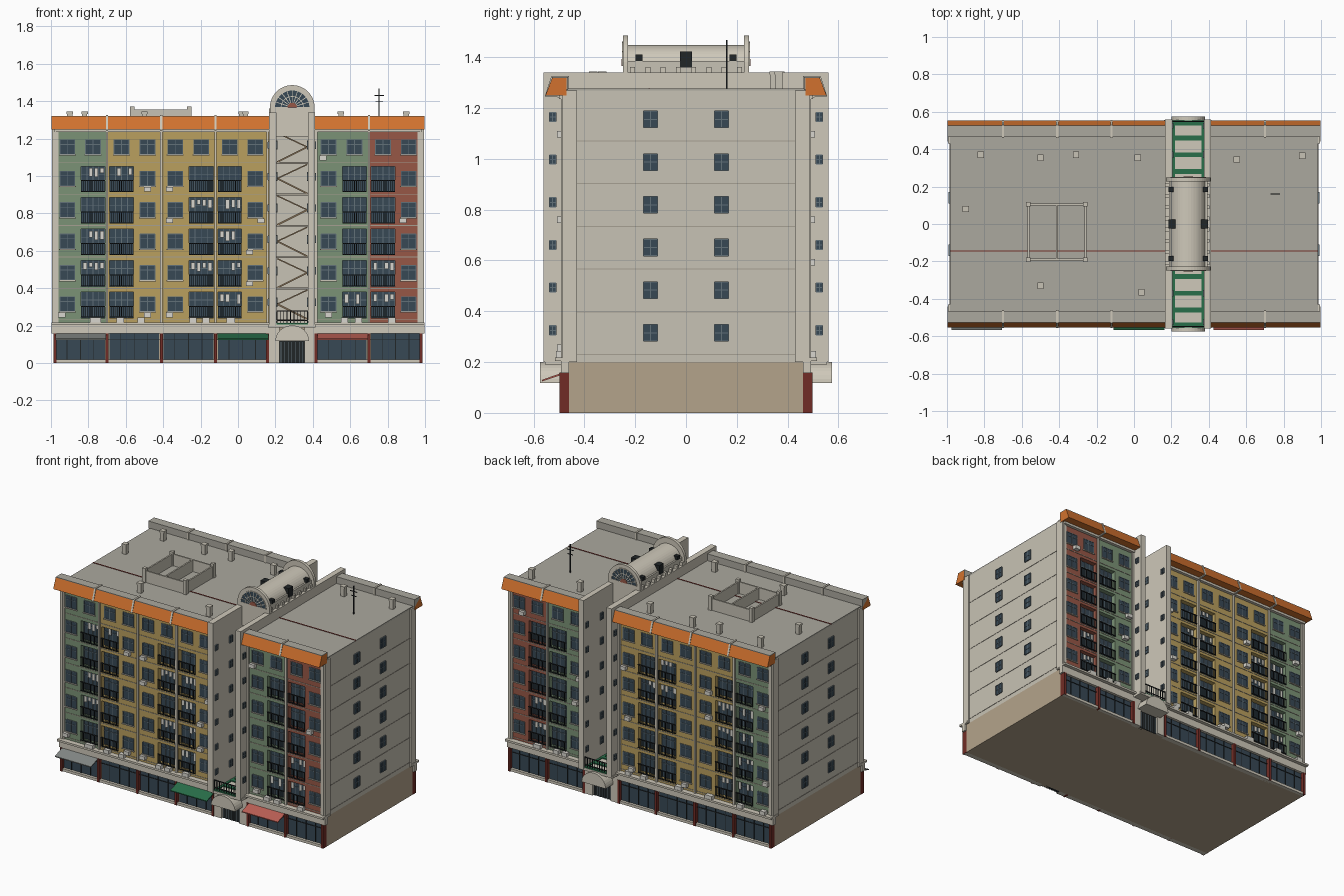
import bpy, bmesh, math, random
from mathutils import Matrix, Vector

if "Cube" in bpy.data.objects:
    bpy.data.objects.remove(bpy.data.objects["Cube"])

random.seed(4)
RGB = dict(beige=(205, 199, 184), wall=(198, 193, 179), tan=(178, 162, 138), roof=(170, 167, 157),
           green=(122, 145, 117), yellow=(184, 158, 95), red=(150, 88, 72), orange=(208, 113, 50),
           glass=(58, 74, 86), frame=(98, 112, 120), dark=(38, 42, 44), brick=(112, 48, 42),
           shade=(165, 158, 145), awning_green=(45, 110, 75), awning_red=(185, 95, 85),
           awning_grey=(130, 135, 132), white=(215, 213, 205), rust=(140, 118, 92))
parts = {}


def part(name, col):
    if name not in parts:
        parts[name] = (bmesh.new(), col)
    return parts[name][0]


def box(name, col, x0, x1, y0, y1, z0, z1):
    m = Matrix.Translation(((x0 + x1) / 2, (y0 + y1) / 2, (z0 + z1) / 2))
    m = m @ Matrix.Diagonal((abs(x1 - x0), abs(y1 - y0), abs(z1 - z0), 1))
    bmesh.ops.create_cube(part(name, col), size=1, matrix=m)


def fb(name, col, x0, x1, y0, y1, z0, z1):
    """same box on the front and the back"""
    for s in (-1, 1):
        box(name, col, x0, x1, s * y0, s * y1, z0, z1)


def bar(name, col, p, q, w):
    p, q = Vector(p), Vector(q)
    m = Matrix.Translation((p + q) / 2) @ (q - p).to_track_quat('Z', 'Y').to_matrix().to_4x4()
    bmesh.ops.create_cube(part(name, col), size=1, matrix=m @ Matrix.Diagonal((w, w, (q - p).length, 1)))


def prism(name, col, pts, axis, a, b):
    """extrude a 2D profile along x (pts = y,z) or y (pts = x,z)"""
    bm = part(name, col)
    P = (lambda u, v, t: (t, u, v)) if axis == 'x' else (lambda u, v, t: (u, t, v))
    A = [bm.verts.new(P(u, v, a)) for u, v in pts]
    B = [bm.verts.new(P(u, v, b)) for u, v in pts]
    bm.faces.new(A)
    bm.faces.new(B[::-1])
    for i in range(len(pts)):
        j = (i + 1) % len(pts)
        bm.faces.new((A[i], B[i], B[j], A[j]))


def arc(cx, cz, rx, rz, n=20):
    return [(cx + rx * math.cos(math.pi * i / n), cz + rz * math.sin(math.pi * i / n)) for i in range(n + 1)]


def window(s, xc, zc, w, h, y):
    box("window_glass", "glass", xc - w/2, xc + w/2, s*(y - .01), s*(y + .002), zc - h/2, zc + h/2)
    for dx in (-w/2, 0, w/2):
        box("window_frames", "frame", xc+dx-.002, xc+dx+.002, s*(y-.005), s*(y+.005), zc-h/2, zc+h/2)
    for dz in (-h/2, h*.18, h/2):
        box("window_frames", "frame", xc-w/2, xc+w/2, s*(y-.005), s*(y+.004), zc+dz-.002, zc+dz+.002)
    box("window_sills", "beige", xc-w/2-.005, xc+w/2+.005, s*(y-.005), s*(y+.009), zc-h/2-.007, zc-h/2-.001)


def side_window(x, s, y, z, w, h):
    box("side_window_glass", "glass", x - .003, x + .003, y-w/2, y+w/2, z-h/2, z+h/2)
    for dy in (-w/2, 0, w/2):
        box("side_window_frames", "frame", x - .006, x + .006, y+dy-.002, y+dy+.002, z-h/2, z+h/2)
    for dz in (-h/2, 0, h/2):
        box("side_window_frames", "frame", x - .005, x + .005, y-w/2, y+w/2, z+dz-.002, z+dz+.002)


floors = [.315 + .168 * i for i in range(6)]
bays = [(-.985, -.70, "green", 1), (-.70, -.41, "yellow", -1), (-.41, -.12, "yellow", 1),
        (-.12, .165, "yellow", -1), (.41, .70, "green", 1), (.70, .985, "red", -1)]
wings = [(-.985, .165), (.41, .985)]

# main wings, ground floor and end walls
for x0, x1 in wings:
    box("wing_core", "wall", x0, x1, -.44, .44, .2, 1.268)
    box("roof_deck", "roof", x0, x1, -.475, .475, 1.262, 1.276)
    box("roof_red_line", "brick", x0, x1, -.148, -.142, 1.27, 1.279)
    box("ground_floor", "tan", x0, x1, -.47, .47, 0, .2)
    e = (x0 - .012, x1) if x0 < 0 else (x0, x1 + .012)
    fb("shop_fascia", "beige", *e, .46, .492, .157, .207)
    fb("ground_ledge", "beige", *e, .44, .515, .205, .218)
    fb("shop_plinth", "beige", x0, x1, .46, .492, 0, .018)
    fb("cornice", "beige", x0, x1, .44, .5, 1.235, 1.252)
    for s in (-1, 1):
        prism("orange_eaves", "orange", [(s*.47, 1.25), (s*.553, 1.25), (s*.527, 1.318), (s*.47, 1.318)], 'x', *e)
        prism("eave_caps", "roof", [(s*.465, 1.27), (s*.465, 1.322), (s*.527, 1.322), (s*.527, 1.314)], 'x', *e)
for sx in (-1, 1):
    for i, z in enumerate(floors):
        box("side_floor_lines", "shade", sx*.98, sx*.987, -.43, .43, z - .087, z - .083)
        for y in (-.14, .14):
            side_window(sx * .987, sx, y, z, .056, .065)
    fb("corner_piers", "beige", sx*.96, sx*.994, .43, .486, .2, 1.268)
for x in (-.70, -.41, -.12, .70):
    for s in (-1, 1):
        prism("eave_ribs", "beige", [(s*.46, 1.24), (s*.556, 1.245), (s*.53, 1.326), (s*.46, 1.326)], 'x', x-.006, x+.006)

# facade bays on front and back
for s in (-1, 1):
    for x0, x1, col, side in bays:
        xm = (x0 + x1) / 2
        c0, c1 = (xm + .003, x1 - .012) if side > 0 else (x0 + .012, xm - .003)
        w0, w1 = (x0, c0) if side > 0 else (c1, x1)
        name = col + "_facade"
        box(name, col, w0, w1, s*.43, s*.48, .2, 1.25)
        e0, e1 = (c1, x1) if side > 0 else (x0, c0)
        box(name, col, e0, e1, s*.43, s*.48, .2, 1.25)
        box("balcony_glass", "glass", c0, c1, s*.43, s*.448, .22, 1.08)
        wx = (w0 + w1) / 2
        for i, z in enumerate(floors):
            window(s, wx, z, .08, .078, .48)
            box("facade_floor_lines", "shade", x0 + .008, x1 - .008, s*.47, s*.4825, z - .086, z - .082)
            if random.random() < .4:
                ax = wx + random.choice((-.03, 0, .03))
                box("air_conditioners", "white", ax-.019, ax+.019, s*.475, s*.507, z-.071, z-.046)
            if i == 5:
                box(name, col, c0, c1, s*.43, s*.48, z - .105, 1.25)
                window(s, (c0 + c1)/2, z, .08, .078, .48)
                continue
            # recessed balcony: spandrel, glazing bars, railing
            box(name, col, c0, c1, s*.43, s*.48, z - .103 if i else .2, z - .073)
            for k in range(5):
                gx = c0 + (c1 - c0) * k / 4
                box("balcony_glazing_bars", "frame", gx-.002, gx+.002, s*.44, s*.452, z-.073, z+.065)
            box("balcony_glazing_bars", "frame", c0, c1, s*.44, s*.452, z+.02, z+.024)
            for zz in (z - .07, z - .012):
                box("balcony_rails", "dark", c0, c1, s*.482, s*.489, zz-.002, zz+.003)
            for k in range(13):
                gx = c0 + .002 + (c1 - c0 - .004) * k / 12
                box("balcony_rails", "dark", gx-.0015, gx+.0015, s*.484, s*.487, z-.07, z-.012)
            if random.random() < .4:
                for k in range(4):
                    if random.random() < .75:
                        gx = c0 + .012 + k * .03
                        box("hanging_cloth", "white", gx, gx+.02, s*.462, s*.465, z + random.uniform(0, .03), z + .055)
        # shopfront
        box("shop_glass", "glass" if s < 0 else "dark", x0 + .012, x1 - .012, s*.465, s*.474, .018, .158)
        for k in range(1, 4):
            gx = x0 + (x1 - x0) * k / 4
            box("shop_mullions", "dark", gx-.002, gx+.002, s*.47, s*.478, .018, .158)
        box("shop_mullions", "dark", x0, x1, s*.47, s*.478, .122, .126)
        for k in range(2):
            ax = random.uniform(x0 + .04, x1 - .04)
            box("ledge_units", "white", ax-.019, ax+.019, s*.484, s*.512, .218, .243)
    for x in (-.978, -.70, -.41, -.12, .158, .418, .70, .978):
        box("shop_columns", "brick", x-.008, x+.008, s*.46, s*.497, 0, .158)
        box("downpipes", "beige", x-.006, x+.006, s*.47, s*.492, .21, 1.25)

# shop awnings on the front only
for x0, x1, c in ((-.975, -.705, "awning_grey"), (-.11, .163, "awning_green"), (.425, .695, "awning_red")):
    prism(c, c, [(-.488, .158), (-.567, .13), (-.567, .124), (-.488, .15)], 'x', x0, x1)

# stair tower: fins, core, arched end panels and vault
for x0, x1 in ((.165, .205), (.375, .412)):
    box("tower_fins", "beige", x0, x1, -.56, .56, .2, 1.34)
    for z in floors:
        for s in (-1, 1):
            for x in (x0, x1):
                side_window(x, 1, s*.525, z + .01, .026, .036)
            xi = x1 if x0 < .2 else x0
            side_window(xi, 1, s*.37, z + .01, .03, .045)
box("tower_core", "wall", .2, .38, -.21, .21, .19, 1.36)
prism("tower_vault", "beige", [(.385, 1.3), *arc(.29, 1.36, .095, .088), (.195, 1.3)], 'y', -.235, .235)
box("tower_base", "tan", .16, .415, -.475, .475, 0, .19)
box("tower_terrace", "beige", .16, .415, -.555, .555, .19, .207)
for k in range(8):
    y = -.21 + k * .06
    for x in (.178, .392):
        box("vault_brackets", "beige", x-.012, x+.012, y-.01, y+.01, 1.33, 1.362)
for sx in (-1, 1):
    box("vault_side_walls", "wall", .29+sx*.08, .29+sx*.102, -.235, .235, 1.31, 1.385)
    for y, w, z0, z1 in ((-.185, .013, 1.385, 1.41), (0, .023, 1.36, 1.422), (.185, .013, 1.385, 1.41)):
        box("vault_dormers", "dark", .29+sx*.05, .29+sx*.106, y-w, y+w, z0, z1)

for s in (-1, 1):
    prism("arch_panels", "beige", [(.41, 1.21), *arc(.29, 1.365, .12, .121, 24), (.17, 1.21)], 'y', s*.228, s*.248)
    prism("fan_glass", "glass", arc(.29, 1.365, .092, .092), 'y', s*.24, s*.25)
    prism("fan_hub", "red", arc(.29, 1.366, .026, .026, 10), 'y', s*.24, s*.254)
    for k in range(11):
        a = math.pi * k / 10
        c, d = math.cos(a), math.sin(a)
        bar("fan_spokes", "beige", (.29+.024*c, s*.25, 1.367+.024*d), (.29+.093*c, s*.25, 1.367+.093*d), .004)
    for r in (.06, .094):
        ring = arc(.29, 1.365, r, r)
        for (u, v), (p, q) in zip(ring, ring[1:]):
            bar("fan_spokes", "beige", (u, s*.25, v), (p, s*.25, q), .004)
    # zigzag stairs inside the recess
    for i, z in enumerate(floors):
        box("stair_landings", "shade", .2, .38, s*.2, s*.24, z-.09, z-.08)
        a, b = (.21, .37) if i % 2 else (.37, .21)
        bar("stair_strings", "rust", (a, s*.232, z-.08), (b, s*.232, z+.0), .009)
        bar("stair_strings", "rust", (a, s*.222, z+.075), (b, s*.222, z+.0), .007)
    # green terrace frame and front railing
    for y in (.28, .37, .46, .54):
        box("terrace_frame", "awning_green", .205, .375, s*(y-.013), s*(y+.013), .2, .214)
    for x in (.212, .368):
        box("terrace_frame", "awning_green", x-.008, x+.008, s*.25, s*.55, .2, .213)
    for z in (.225, .275):
        box("terrace_railing", "dark", .205, .375, s*.546, s*.552, z, z+.005)
    for k in range(10):
        x = .208 + k * .0182
        box("terrace_railing", "dark", x-.002, x+.002, s*.547, s*.551, .205, .278)
    # entrance
    prism("entrance_canopy", "beige", arc(.29, .118, .09, .083, 16), 'y', s*.47, s*.574)
    for x0, x1 in ((.165, .222), (.355, .412)):
        box("entrance_piers", "beige", x0, x1, s*.46, s*.493, 0, .2)
    box("entrance_door", "dark", .222, .355, s*.46, s*.48, 0, .12)
    for k in range(7):
        x = .23 + k * .0195
        box("door_bars", "frame", x-.0015, x+.0015, s*.478, s*.483, 0, .112)

# roof items
for x, y in ((-.82, .37), (-.5, .355), (-.31, .37), (.02, .355), (.55, .345), (.9, .365),
             (-.9, .08), (-.5, -.33), (.04, -.365)):
    box("roof_vents", "wall", x-.014, x+.014, y-.014, y+.014, 1.27, 1.335)
    box("roof_vents", "wall", x-.017, x+.017, y-.017, y+.017, 1.332, 1.344)
for x in (-.565, -.413, -.26):
    box("roof_enclosure", "wall", x-.005, x+.005, -.19, .105, 1.27, 1.355)
for y in (-.19, .105):
    box("roof_enclosure", "wall", -.565, -.26, y-.005, y+.005, 1.27, 1.355)
    for x in (-.565, -.26):
        box("roof_enclosure", "wall", x-.012, x+.012, y-.012, y+.012, 1.27, 1.372)
bar("antenna", "dark", (.755, .16, 1.27), (.755, .16, 1.468), .005)
for z, r in ((1.43, .025), (1.4, .02)):
    bar("antenna", "dark", (.755-r, .16, z), (.755+r, .16, z), .004)

# turn every part into an object
mats = {}
for name, (bm, col) in parts.items():
    if col not in mats:
        mats[col] = bpy.data.materials.new(col)
        mats[col].diffuse_color = (*[(c / 255) ** 2.2 for c in RGB[col]], 1)
    bmesh.ops.recalc_face_normals(bm, faces=bm.faces)
    me = bpy.data.meshes.new(name)
    bm.to_mesh(me)
    bm.free()
    me.materials.append(mats[col])
    bpy.context.collection.objects.link(bpy.data.objects.new(name, me))

for m in bpy.data.materials:
    if m.users and not m.is_grease_pencil:
        m.use_nodes = True
        m.node_tree.nodes["Principled BSDF"].inputs["Base Color"].default_value = m.diffuse_color
